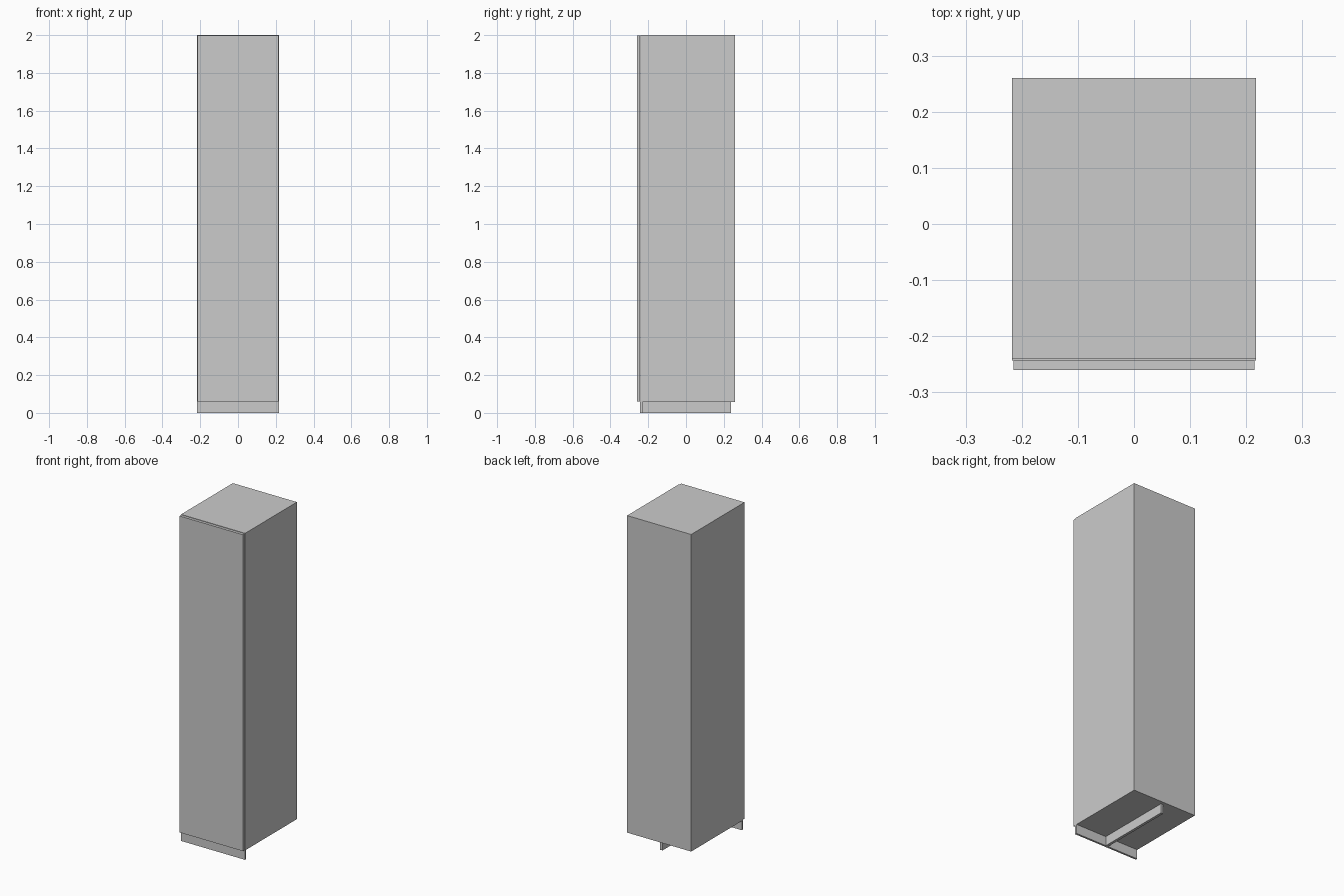
import bpy

if "Cube" in bpy.data.objects:
    bpy.data.objects.remove(bpy.data.objects["Cube"])


def box(name, x, y, z):
    """Axis-aligned box from (min, max) ranges."""
    bpy.ops.mesh.primitive_cube_add(
        size=1, location=[(a + b) / 2 for a, b in (x, y, z)])
    ob = bpy.context.object
    ob.name = name
    ob.scale = [b - a for a, b in (x, y, z)]
    bpy.ops.object.transform_apply(location=False, rotation=False, scale=True)
    return ob


W, D, H = 0.217, 0.26, 2.0     # half width, half depth, height
BASE = 0.057                   # plinth height

# Cabinet body
box("cabinet_body", (-W, W), (-0.241, D), (BASE, H))

# Full-height door, slightly smaller than the body with a thin gap behind
box("door", (-W + 0.0025, W - 0.0025), (-D, -0.243), (BASE + 0.002, H - 0.002))

# Front plinth and the central foot rail behind it
box("front_plinth", (-W, W), (-0.243, -0.231), (0, BASE))
box("centre_foot_rail", (-0.008, 0.008), (-0.231, 0.239), (0, BASE))
